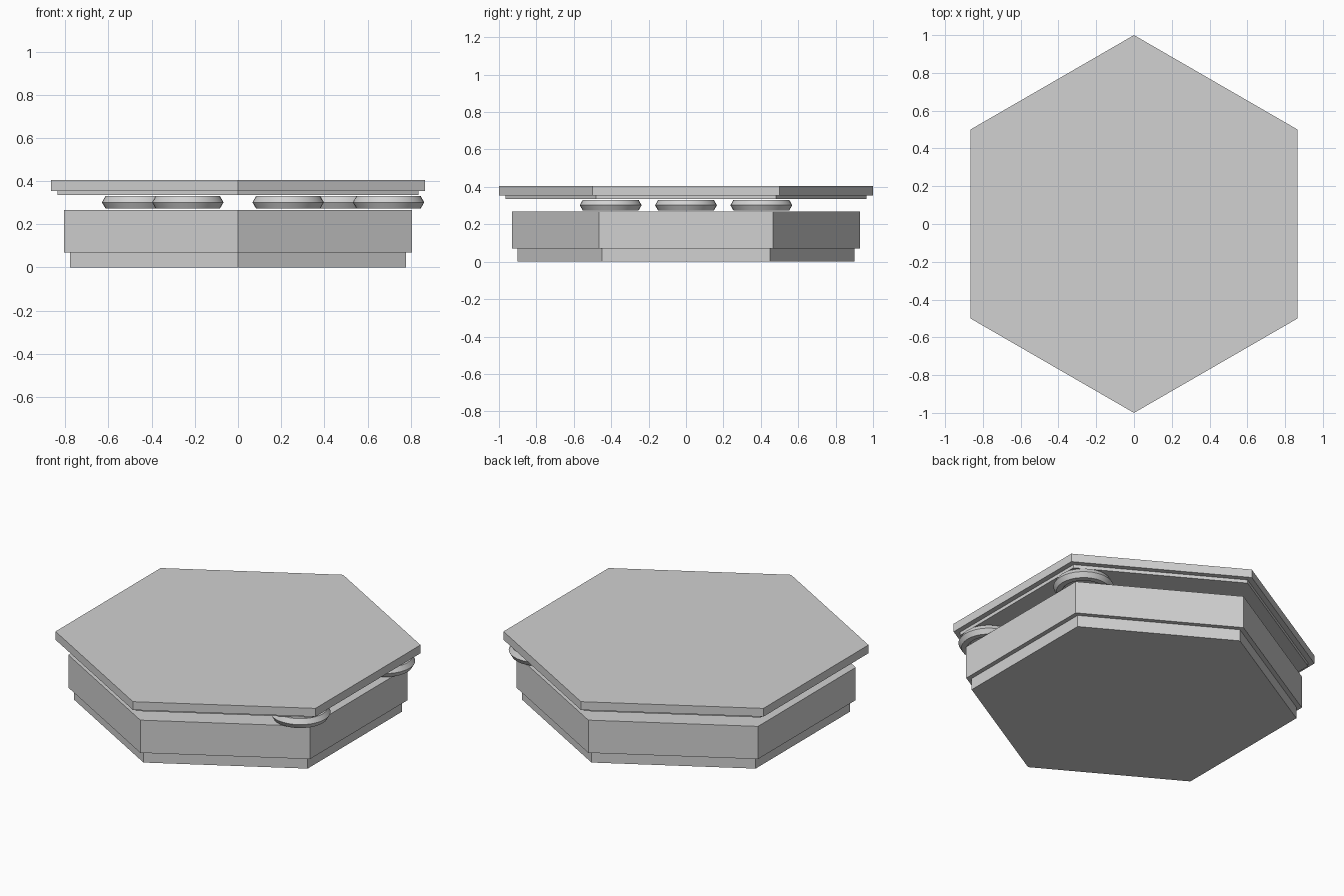
import bpy
import bmesh
import math

cube = bpy.data.objects.get("Cube")
if cube:
    bpy.data.objects.remove(cube, do_unlink=True)

grey = bpy.data.materials.new("plain_grey")
grey.use_nodes = True
colour = (0.64, 0.64, 0.64, 1)
grey.diffuse_color = colour
grey.node_tree.nodes["Principled BSDF"].inputs["Base Color"].default_value = colour


def hex_slab(name, radius, bottom, top):
    """Six-sided slab with corners on the y axis."""
    bpy.ops.mesh.primitive_cylinder_add(
        vertices=6, radius=radius, depth=top - bottom,
        location=(0, 0, (bottom + top) / 2))
    slab = bpy.context.object
    slab.name = name
    slab.data.materials.append(grey)
    # Make sure a corner points along y
    if max(v.co.y for v in slab.data.vertices) < radius * 0.95:
        slab.rotation_euler.z = math.radians(30)


def ring(name, x, y):
    """Flat ring with a six-sided cross-section."""
    bpy.ops.mesh.primitive_torus_add(
        major_radius=0.133, minor_radius=0.0325,
        major_segments=32, minor_segments=6, location=(x, y, 0.302))
    obj = bpy.context.object
    obj.name = name
    obj.data.materials.append(grey)
    bpy.ops.object.shade_smooth_by_angle(angle=math.radians(30))


# Stacked base and lid
hex_slab("foot", 0.9, 0, 0.07)
hex_slab("body", 0.93, 0.07, 0.267)
hex_slab("lid_lip", 0.965, 0.335, 0.355)
hex_slab("lid", 1.0, 0.355, 0.405)

# Rings in three staggered rows, with the middle left open
spacing = 0.465
for row in (-1, 0, 1):
    for column in (-1, 0, 1):
        if row == 0 and column == 0:
            continue
        ring(f"ring_{row + 2}_{column + 2}",
             spacing * (column + 0.5 * abs(row)),
             spacing * row * math.sqrt(3) / 2)
